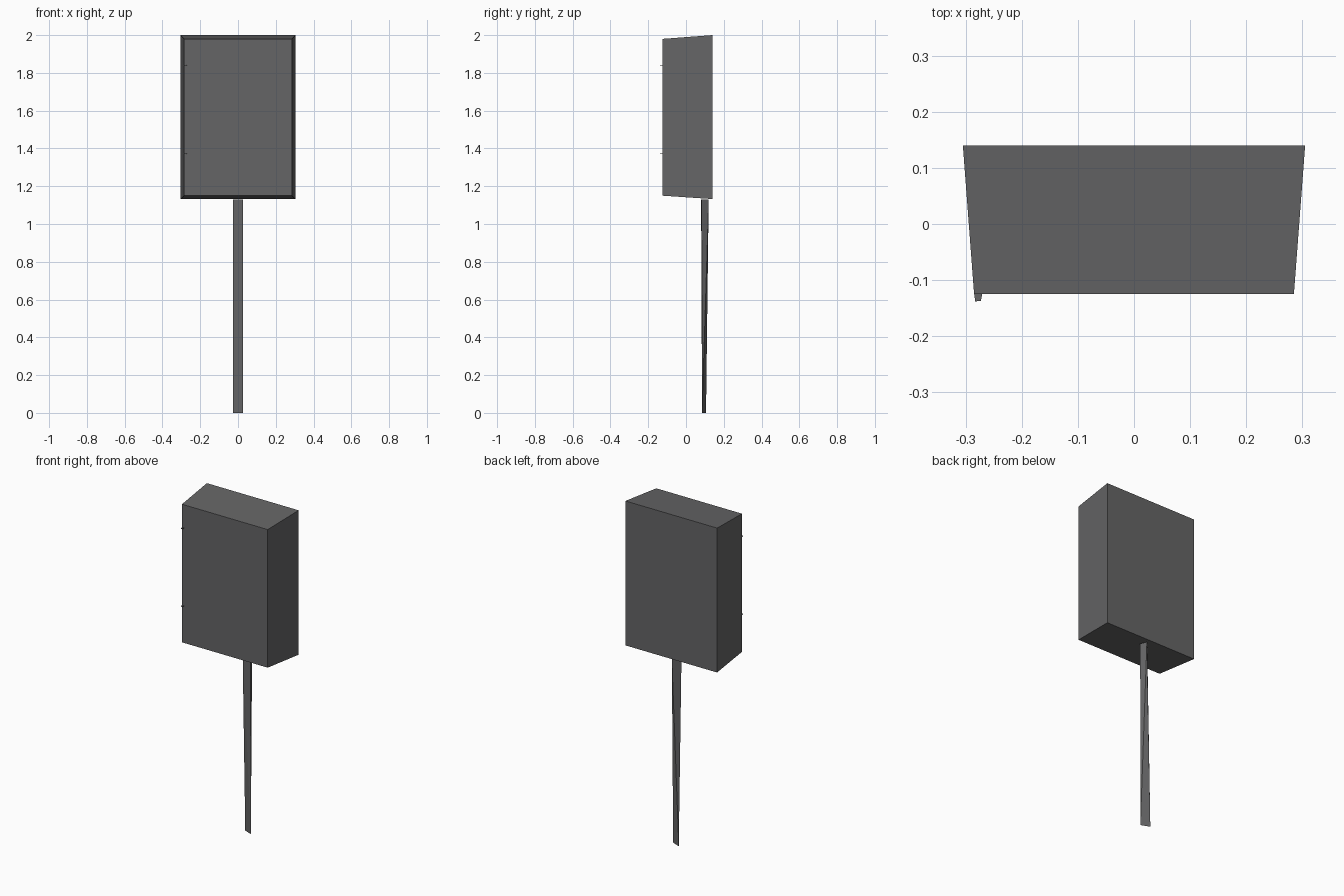
import bpy, bmesh

if "Cube" in bpy.data.objects:
    bpy.data.objects.remove(bpy.data.objects["Cube"])

dark_grey = bpy.data.materials.new("dark_grey")
dark_grey.diffuse_color = (0.13, 0.13, 0.133, 1)
dark_grey.use_nodes = True
dark_grey.node_tree.nodes["Principled BSDF"].inputs["Base Color"].default_value = dark_grey.diffuse_color


def hull(name, points):
    """Flat-shaded convex solid around the given corner points."""
    bm = bmesh.new()
    for p in points:
        bm.verts.new(p)
    bmesh.ops.convex_hull(bm, input=list(bm.verts))
    bmesh.ops.dissolve_limit(bm, angle_limit=0.002, verts=list(bm.verts), edges=list(bm.edges))
    bmesh.ops.recalc_face_normals(bm, faces=list(bm.faces))
    mesh = bpy.data.meshes.new(name)
    bm.to_mesh(mesh)
    bm.free()
    mesh.materials.append(dark_grey)
    obj = bpy.data.objects.new(name, mesh)
    bpy.context.collection.objects.link(obj)
    return obj


def rect(half_x, y, z0, z1):
    return [(x, y, z) for x in (-half_x, half_x) for z in (z0, z1)]


# Box that narrows slightly towards its front
hull("cabinet_box", rect(0.285, -0.125, 1.15, 1.98) + rect(0.305, 0.14, 1.132, 2.0))

# Post: triangular at the top, thinning to a diagonal edge at the ground
hull("post", [(-0.026, 0.08, 1.13), (0.026, 0.083, 1.13), (0.01, 0.12, 1.13),
              (-0.026, 0.106, 0), (0.026, 0.085, 0)])

# Two small hinges on the front left edge
footprint = [(-0.285, -0.123), (-0.283, -0.138), (-0.273, -0.137), (-0.270, -0.123)]
for label, z in (("upper", 1.84), ("lower", 1.372)):
    hull("hinge_" + label, [(x, y, z + dz) for x, y in footprint for dz in (-0.002, 0.002)])
